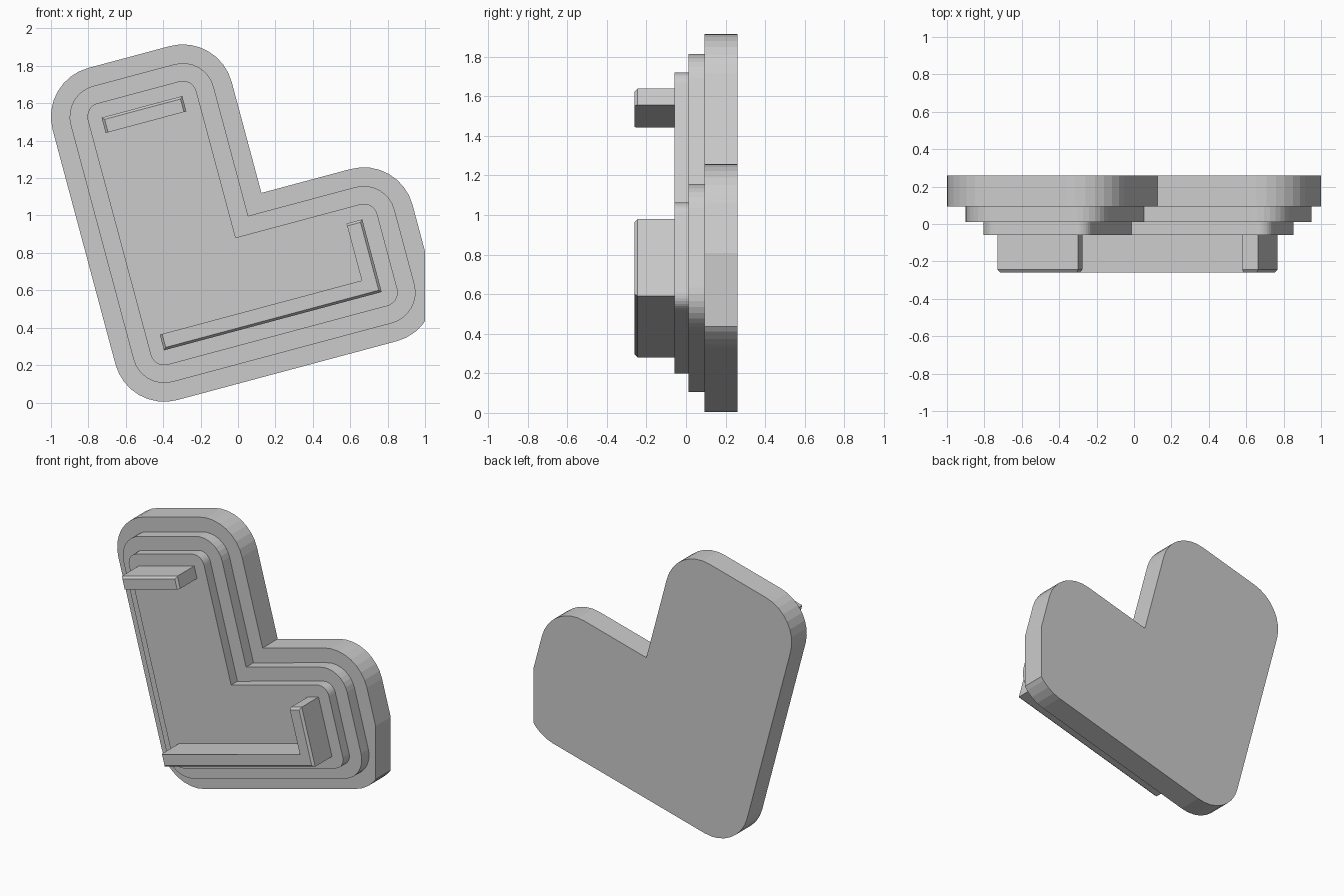
import bpy
import bmesh
from math import radians, sin, cos, pi
from mathutils import Vector, Matrix

if "Cube" in bpy.data.objects:
    bpy.data.objects.remove(bpy.data.objects["Cube"], do_unlink=True)

TILT = Matrix.Rotation(radians(-15), 4, 'Y')
FRONT = -0.26

grey = bpy.data.materials.new("plain_grey")
grey.use_nodes = True
colour = (0.6, 0.6, 0.6, 1)
grey.diffuse_color = colour
grey.node_tree.nodes["Principled BSDF"].inputs["Base Color"].default_value = colour


def loft(name, rings, clip_x=None):
    """Join (outline, depth) rings into a closed solid, tilted in the xz plane."""
    bm = bmesh.new()
    loops = [[bm.verts.new(TILT @ Vector((u, y, v))) for u, v in outline]
             for outline, y in rings]
    for a, b in zip(loops, loops[1:]):
        for i in range(len(a)):
            j = (i + 1) % len(a)
            bm.faces.new((a[i], a[j], b[j], b[i]))
    bm.faces.new(loops[0])
    bm.faces.new(loops[-1])
    if clip_x is not None:
        geom = bm.verts[:] + bm.edges[:] + bm.faces[:]
        cut = bmesh.ops.bisect_plane(bm, geom=geom, plane_co=(clip_x, 0, 0),
                                     plane_no=(1, 0, 0), clear_outer=True)
        rim = [e for e in cut["geom_cut"] if isinstance(e, bmesh.types.BMEdge)]
        bmesh.ops.holes_fill(bm, edges=rim)
    bmesh.ops.recalc_face_normals(bm, faces=bm.faces)
    mesh = bpy.data.meshes.new(name)
    bm.to_mesh(mesh)
    bm.free()
    mesh.materials.append(grey)
    obj = bpy.data.objects.new(name, mesh)
    bpy.context.collection.objects.link(obj)


def plate_outline(inset, steps=8):
    """L outline with rounded outer corners and a sharp inner corner."""
    r = 0.27 - inset
    left, right, mid = -0.58 + inset, 1.175 - inset, 0.411 - inset
    low, arm, top = 0.097 + inset, 1.05 - inset, 1.935 - inset
    corners = [(left + r, low + r, 2), (right - r, low + r, 3),
               (right - r, arm - r, 0), None,
               (mid - r, top - r, 0), (left + r, top - r, 1)]
    points = []
    for corner in corners:
        if corner is None:
            points.append((mid, arm))
            continue
        u, v, quarter = corner
        for i in range(steps + 1):
            a = (quarter + i / steps) * pi / 2
            points.append((u + r * cos(a), v + r * sin(a)))
    return points


def ridge(name, outline, low_bevel, c=0.013):
    """Raised ridge whose front is chamfered on its outward edges."""
    us, vs = zip(*outline)
    low = min(vs) + (c if low_bevel else 0)
    front = [(min(max(u, min(us) + c), max(us) - c),
              min(max(v, low), max(vs) - c)) for u, v in outline]
    loft(name, [(outline, -0.058), (outline, FRONT + 0.016), (front, FRONT)])


# Three stepped plates
for name, inset, front, back in (("back_plate", 0, 0.093, 0.26),
                                 ("middle_plate", 0.1, 0.012, 0.093),
                                 ("front_plate", 0.195, -0.058, 0.012)):
    shape = plate_outline(inset)
    loft(name, [(shape, back), (shape, front)], clip_x=1.0 if inset == 0 else None)

# Ridges standing on the front plate
L, R, T = -0.31, 0.895, 0.087
ridge("top_ridge", [(L, 1.575), (0.136, 1.575), (0.136, 1.66), (L, 1.66)], False)
B, H = 0.372, 0.774
ridge("corner_ridge", [(L, B), (R, B), (R, H), (R - T, H),
                       (R - T, B + T), (L, B + T)], True)
